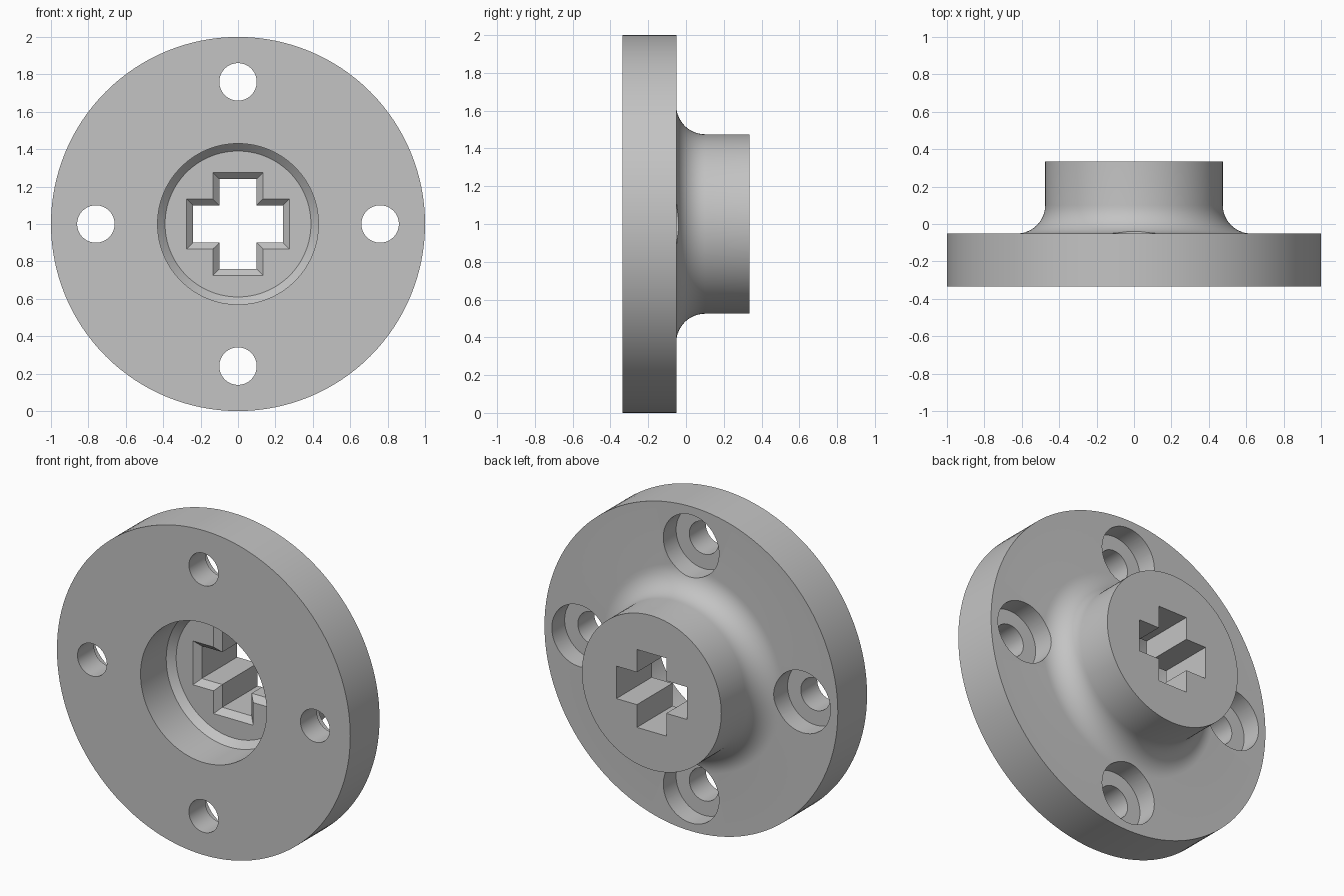
import bpy
import bmesh
from math import sin, cos, pi, radians
from mathutils import Vector

cube = bpy.data.objects.get("Cube")
if cube:
    bpy.data.objects.remove(cube, do_unlink=True)

FRONT, STEP, BACK = -0.335, -0.05, 0.335   # depth of the main faces along y
FLOOR = -0.045                             # bottom of the front recess
CENTRE_Z = 1.0

grey = bpy.data.materials.new("satin grey")
grey.use_nodes = True
grey.diffuse_color = (0.55, 0.55, 0.55, 1)
grey.node_tree.nodes["Principled BSDF"].inputs["Base Color"].default_value = (0.55, 0.55, 0.55, 1)


def finish(bm, name):
    """Turn a bmesh into an object centred on the flange axis."""
    bmesh.ops.recalc_face_normals(bm, faces=bm.faces)
    mesh = bpy.data.meshes.new(name)
    bm.to_mesh(mesh)
    bm.free()
    obj = bpy.data.objects.new(name, mesh)
    obj.data.materials.append(grey)
    obj.location.z = CENTRE_Z
    bpy.context.collection.objects.link(obj)
    return obj


def lathe(name, profile, steps, offset=(0, 0)):
    """Spin (radius, y) points around an axis along y."""
    bm = bmesh.new()
    verts = [bm.verts.new((r, y, 0)) for r, y in profile]
    edges = [bm.edges.new(pair) for pair in zip(verts, verts[1:])]
    bmesh.ops.spin(bm, geom=verts + edges, cent=(0, 0, 0), axis=(0, 1, 0),
                   angle=2 * pi, steps=steps)
    bmesh.ops.remove_doubles(bm, verts=bm.verts, dist=1e-5)
    bmesh.ops.translate(bm, verts=bm.verts, vec=(offset[0], 0, offset[1]))
    return finish(bm, name)


def cross_outline(grow):
    """Corners of a plus sign, as (x, z)."""
    long, short = 0.24 + grow, 0.10 + grow
    arm = [Vector((long, -short)), Vector((long, short)), Vector((short, short))]
    return [(p.x * c - p.y * s, p.x * s + p.y * c)
            for c, s in ((1, 0), (0, 1), (-1, 0), (0, -1)) for p in arm]


def cross_cutter():
    """Plus-shaped prism, flared at the front to leave a chamfer."""
    bm = bmesh.new()
    rings = [[bm.verts.new((x, y, z)) for x, z in cross_outline(grow)]
             for y, grow in ((FLOOR - 0.02, 0.055), (FLOOR + 0.035, 0), (BACK + 0.1, 0))]
    for a, b in zip(rings, rings[1:]):
        for i in range(len(a)):
            j = (i + 1) % len(a)
            bm.faces.new((a[i], a[j], b[j], b[i]))
    bm.faces.new(rings[0])
    bm.faces.new(rings[-1])
    return finish(bm, "cross_cutter")


# Flange body: chamfered front recess, disc, filleted hub
fillet = 0.15
hub_r = 0.475
arc = [(hub_r + fillet - fillet * sin(t), STEP + fillet - fillet * cos(t))
       for t in (radians(7.5 * i) for i in range(13))]
profile = [(0, FLOOR), (0.39, FLOOR), (0.43, FLOOR - 0.04), (0.43, FRONT),
           (1, FRONT), (1, STEP)] + arc + [(hub_r, BACK), (0, BACK)]
body = lathe("flange_body", profile, 128)

# Counterbored bolt holes and the cross-shaped socket
bore_floor = STEP - 0.125
hole = [(0, FRONT - 0.1), (0.1, FRONT - 0.1), (0.1, bore_floor),
        (0.19, bore_floor), (0.19, BACK + 0.1), (0, BACK + 0.1)]
cutters = [lathe("bolt_hole_cutter", hole, 64, (0.76 * x, 0.76 * z))
           for x, z in ((1, 0), (0, 1), (-1, 0), (0, -1))]
cutters.append(cross_cutter())

bpy.ops.object.select_all(action="DESELECT")
body.select_set(True)
bpy.context.view_layer.objects.active = body
for cutter in cutters:
    cutter.hide_render = True
    mod = body.modifiers.new("cut", "BOOLEAN")
    mod.operation = "DIFFERENCE"
    mod.solver = "EXACT"
    mod.object = cutter
    bpy.ops.object.modifier_apply(modifier=mod.name)
    bpy.data.objects.remove(cutter, do_unlink=True)

bpy.ops.object.shade_smooth_by_angle(angle=radians(30))
